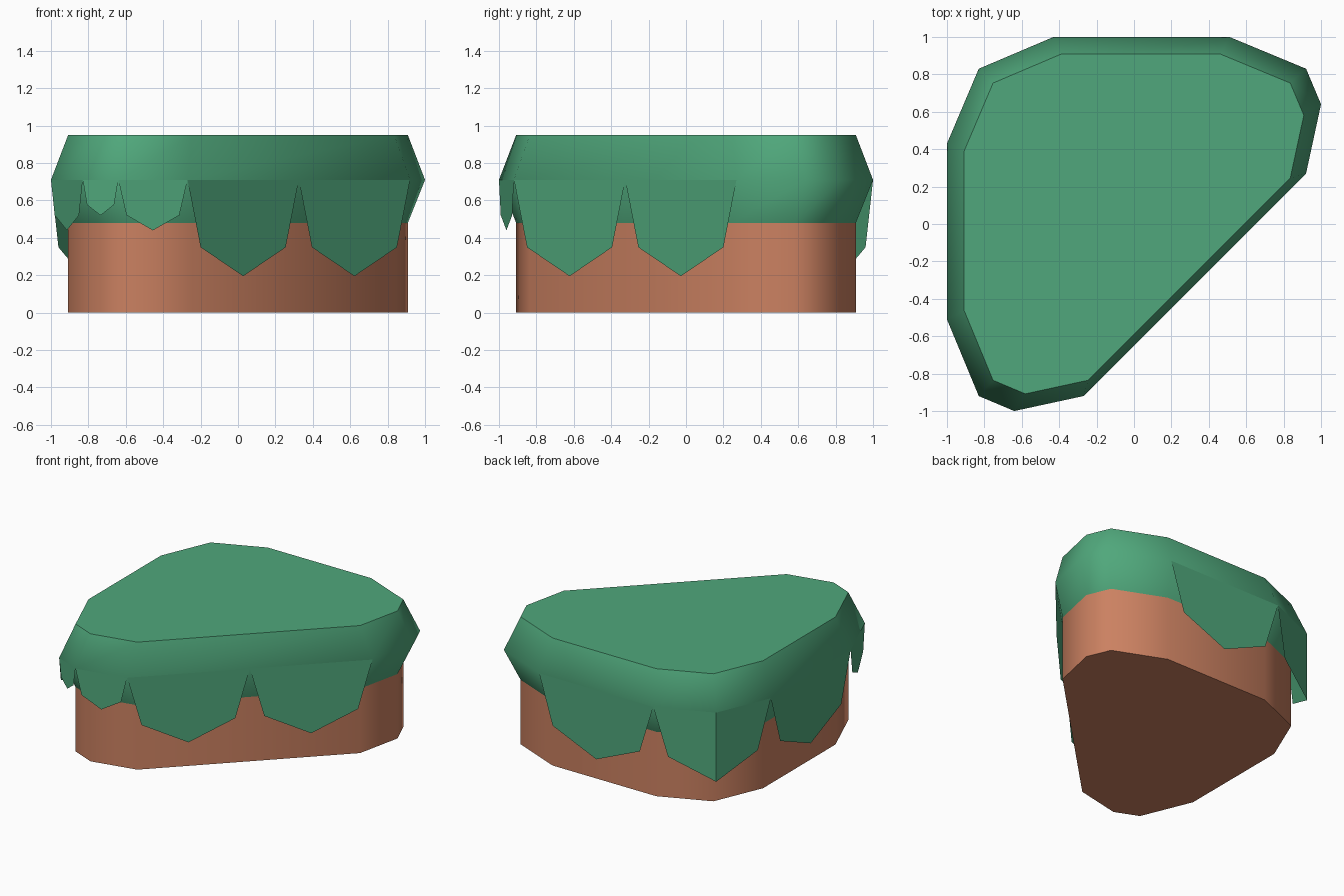
import bpy
import math
from mathutils import Vector

if "Cube" in bpy.data.objects:
    bpy.data.objects.remove(bpy.data.objects["Cube"])


def material(name, rgb):
    m = bpy.data.materials.new(name)
    m.diffuse_color = (*rgb, 1)
    m.use_nodes = True
    m.node_tree.nodes["Principled BSDF"].inputs["Base Color"].default_value = m.diffuse_color
    return m


GRASS = material("grass green", (0.08, 0.39, 0.20))
EARTH = material("earth brown", (0.60, 0.22, 0.12))

# Plan outline, counter-clockwise, mirrored across the y = -x diagonal
half = [(-0.83, 0.83), (-1.0, 0.43), (-1.0, -0.51), (-0.83, -0.92),
        (-0.64, -1.0), (-0.27, -0.92)]
outline = half + [(-y, -x) for x, y in reversed(half[1:])]
INSET = 0.908
RIM_Z = 0.71


def add_object(name, verts, faces, mat, smooth):
    me = bpy.data.meshes.new(name)
    me.from_pydata(verts, [], faces)
    me.materials.append(mat)
    if smooth:
        me.polygons.foreach_set("use_smooth", [True] * len(me.polygons))
        me.set_sharp_from_angle(angle=math.radians(58))
    me.update()
    ob = bpy.data.objects.new(name, me)
    bpy.context.collection.objects.link(ob)
    return ob


def loft(name, rings, mat, cap_bottom, cap_top):
    """Stack scaled copies of the outline; rings = [(z, scale), ...]."""
    n = len(outline)
    verts = [(x * s, y * s, z) for z, s in rings for x, y in outline]
    faces = [(r * n + i, r * n + (i + 1) % n, (r + 1) * n + (i + 1) % n, (r + 1) * n + i)
             for r in range(len(rings) - 1) for i in range(n)]
    if cap_bottom:
        faces.append(tuple(reversed(range(n))))
    if cap_top:
        faces.append(tuple(range(len(verts) - n, len(verts))))
    return add_object(name, verts, faces, mat, True)


# Earth base and bulging grass cap
loft("earth_base", [(0, INSET), (0.48, INSET)], EARTH, True, False)
loft("grass_cap", [(0.48, INSET), (RIM_Z, 1.0), (0.95, INSET)], GRASS, False, True)

# Flat grass drips hanging from the rim
SHOULDER = 0.118


def at(a, b, t, drop):
    p = Vector(a).lerp(Vector(b), t)
    return (p.x, p.y, RIM_Z - drop)


def drip(name, a, b, tip):
    s = 0.7 * tip
    verts = [at(a, b, 0, 0), at(a, b, SHOULDER, s), at(a, b, 0.5, tip),
             at(a, b, 1 - SHOULDER, s), at(a, b, 1, 0)]
    add_object(name, verts, [range(5)], GRASS, False)


LONG, MID, SHORT = 0.515, 0.27, 0.19
P = outline
drip("left_drip", P[1], P[2], LONG)
drip("front_left_drip", P[2], P[3], MID)
drip("front_short_drip", P[3], P[4], SHORT)
drip("front_drip", P[4], P[5], MID)
middle = tuple(Vector(P[5]).lerp(Vector(P[6]), 0.5))
drip("diagonal_drip_1", P[5], middle, LONG)
drip("diagonal_drip_2", middle, P[6], LONG)
drip("back_drip", P[9], P[10], LONG)

# One drip folded around the back left corner
a, c, b = P[10], P[0], P[1]
t = 2 * SHOULDER
add_object("corner_drip",
           [at(a, c, 0, 0), at(a, c, t, 0.7 * LONG), at(a, c, 1, LONG), at(a, c, 1, 0),
            at(c, b, 1 - t, 0.7 * LONG), at(c, b, 1, 0)],
           [(0, 1, 2, 3), (3, 2, 4, 5)], GRASS, False)
